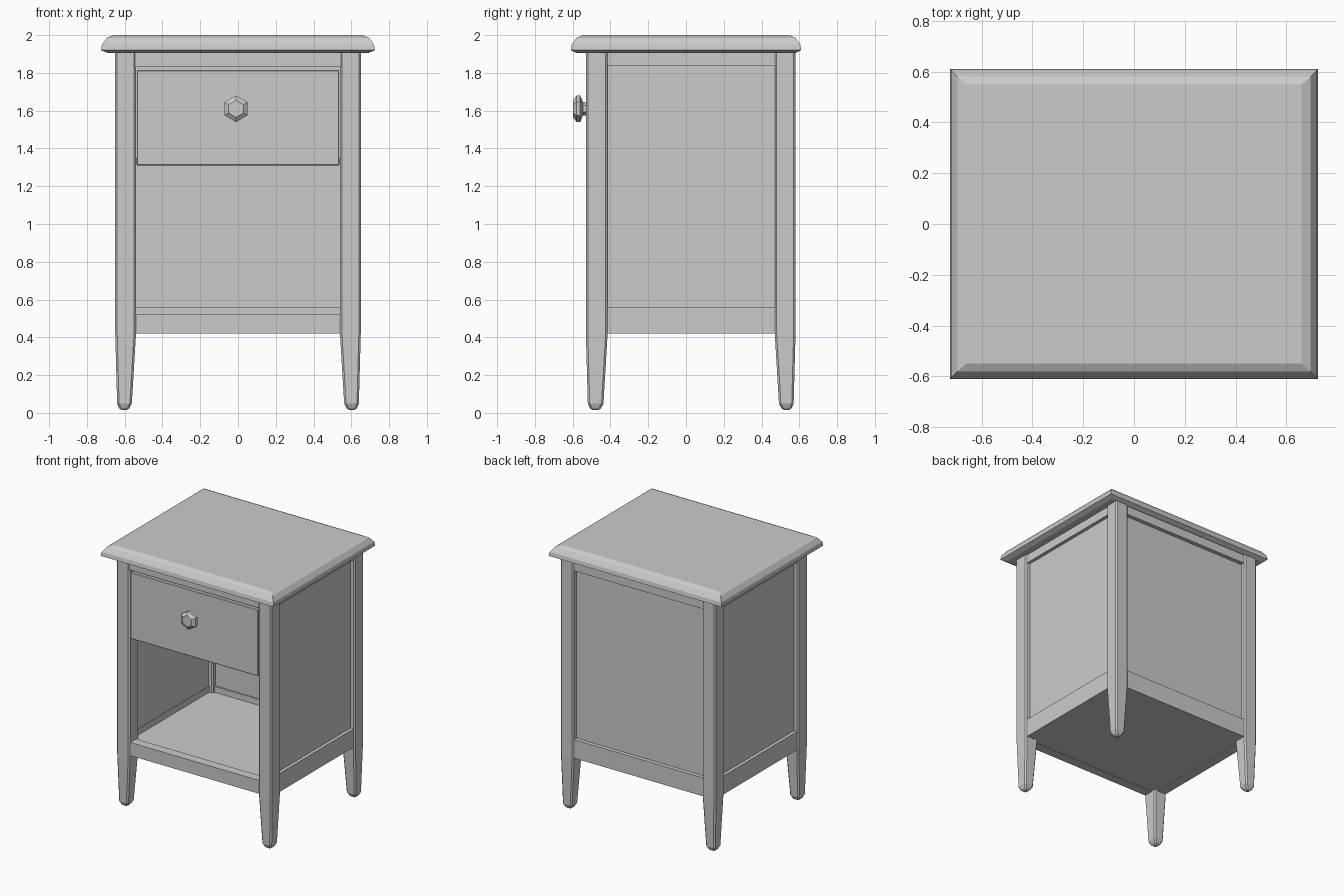
import bpy, bmesh
from math import radians
from mathutils import Matrix

if "Cube" in bpy.data.objects:
    bpy.data.objects.remove(bpy.data.objects["Cube"])

paint = bpy.data.materials.new("plain_grey")
paint.use_nodes = True
GREY = (0.6, 0.6, 0.6, 1)
paint.diffuse_color = GREY
paint.node_tree.nodes["Principled BSDF"].inputs["Base Color"].default_value = GREY


def finish(name, bm):
    bmesh.ops.recalc_face_normals(bm, faces=bm.faces)
    mesh = bpy.data.meshes.new(name)
    bm.to_mesh(mesh)
    bm.free()
    mesh.materials.append(paint)
    obj = bpy.data.objects.new(name, mesh)
    bpy.context.collection.objects.link(obj)
    return obj


def loft(name, sections):
    """Stack of rectangles (x0, x1, y0, y1, z) joined into a closed solid."""
    bm = bmesh.new()
    rings = []
    for x0, x1, y0, y1, z in sections:
        rings.append([bm.verts.new((x, y, z)) for x, y in
                      ((x0, y0), (x1, y0), (x1, y1), (x0, y1))])
    for low, high in zip(rings, rings[1:]):
        for i in range(4):
            j = (i + 1) % 4
            bm.faces.new((low[i], low[j], high[j], high[i]))
    bm.faces.new(rings[0])
    bm.faces.new(rings[-1])
    return finish(name, bm)


def box(name, x, y, z, bevel=0):
    obj = loft(name, [(*x, *y, z[0]), (*x, *y, z[1])])
    if bevel:
        mod = obj.modifiers.new("soft_edge", "BEVEL")
        mod.width, mod.segments = bevel, 1
    return obj


# Main levels and outline of the carcass
OUT, INN = 0.65, 0.54
FRONT, BACK = -0.53, 0.58
FRONT_IN, BACK_IN = -0.415, 0.47
RAIL, TOP = 0.42, 1.92

# Moulded top with a sloping edge
loft("table_top", [(-a, a, -b, b, z) for a, b, z in
                   ((0.69, 0.58, 1.905), (0.725, 0.61, 1.92),
                    (0.72, 0.605, 1.95), (0.695, 0.58, 1.985),
                    (0.66, 0.55, 2.0))])

# Four legs: straight beside the carcass, tapering inside below it
for side, s in (("left", 1), ("right", -1)):
    for end, outer, inner in (("front", FRONT, FRONT_IN), ("back", BACK, BACK_IN)):
        d = 1 if inner > outer else -1
        rows = []
        for trim, taper, z in ((0.025, 0.04, 0.015), (0.01, 0.022, 0.05),
                               (0, 0, RAIL), (0, 0, TOP)):
            xs = sorted((s * (OUT - trim), s * (INN + taper)))
            ys = sorted((outer + d * trim, inner - d * taper))
            rows.append((*xs, *ys, z))
        leg = loft(f"{end}_{side}_leg", rows)
        mod = leg.modifiers.new("soft_edge", "BEVEL")
        mod.width, mod.segments = 0.01, 1

    # Side frame and recessed side panel
    depth = (FRONT_IN - 0.01, BACK_IN + 0.01)
    rail_x = sorted((s * 0.57, s * 0.64))
    box(f"{side}_lower_rail", rail_x, depth, (RAIL, 0.56))
    box(f"{side}_upper_rail", rail_x, depth, (1.84, TOP))
    box(f"{side}_panel", sorted((s * 0.575, s * 0.615)), depth, (0.44, TOP))

# Back frame and recessed back panel
span = (-INN - 0.01, INN + 0.01)
box("back_lower_rail", span, (0.49, 0.57), (RAIL, 0.56))
box("back_upper_rail", span, (0.49, 0.57), (1.84, TOP))
box("back_panel", span, (0.50, 0.54), (0.44, TOP))

# Front rails, open shelf and the divider above it
box("front_lower_rail", span, (-0.52, -0.45), (RAIL, 0.52))
box("front_upper_rail", span, (-0.525, -0.45), (1.83, TOP))
box("shelf", (-0.58, 0.58), (-0.46, 0.51), (0.425, 0.515))
box("divider", (-0.58, 0.58), (-0.50, 0.51), (1.315, 1.35))

# Drawer front, with a narrow gap under the upper rail
box("drawer_front", (-0.536, 0.536), (-0.525, -0.46), (1.31, 1.815), 0.004)
box("drawer_backing", (-0.56, 0.56), (-0.47, -0.44), (1.33, 1.9))

# Six-sided turned knob
bm = bmesh.new()
rings = []
for y, r in ((-0.51, 0.035), (-0.545, 0.035), (-0.56, 0.07),
             (-0.58, 0.07), (-0.597, 0.045)):
    turn = Matrix.Translation((-0.01, y, 1.61)) @ Matrix.Rotation(radians(90), 4, "X")
    rings.append(bmesh.ops.create_circle(bm, segments=6, radius=r, matrix=turn)["verts"])
for a, b in zip(rings, rings[1:]):
    for i in range(6):
        j = (i + 1) % 6
        bm.faces.new((a[i], a[j], b[j], b[i]))
bm.faces.new(rings[0])
bm.faces.new(rings[-1])
finish("drawer_knob", bm)
